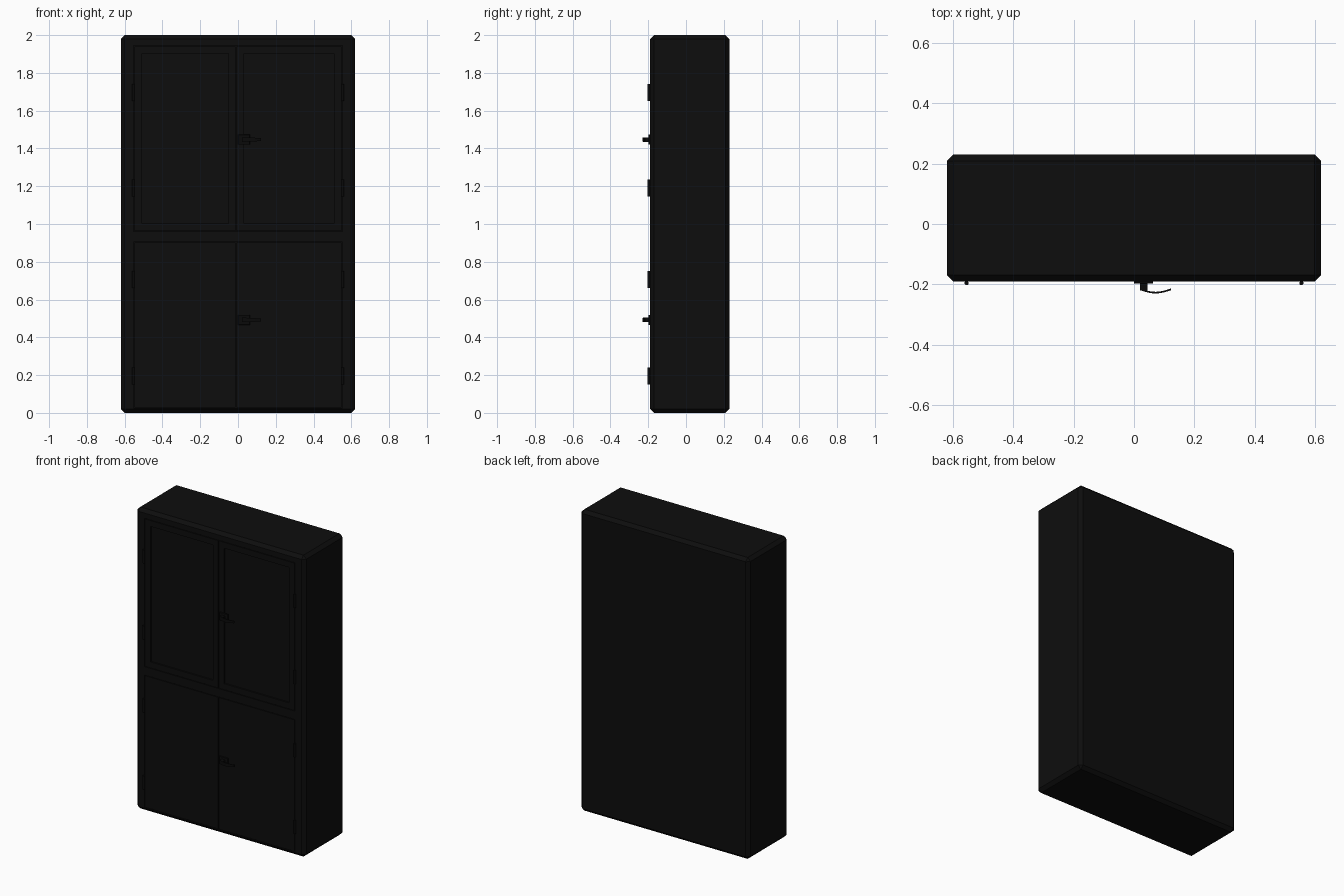
import bpy, bmesh, math
from mathutils import Vector

if "Cube" in bpy.data.objects:
    bpy.data.objects.remove(bpy.data.objects["Cube"])


def material(name, v):
    m = bpy.data.materials.new(name)
    m.diffuse_color = (v, v, v, 1)
    m.use_nodes = True
    m.node_tree.nodes["Principled BSDF"].inputs["Base Color"].default_value = m.diffuse_color
    return m


BLACK = material("black_paint", 0.004)
METAL = material("dark_metal", 0.003)
FRONT = -0.19


def finish(name, bm, mat):
    bmesh.ops.recalc_face_normals(bm, faces=bm.faces[:])
    me = bpy.data.meshes.new(name)
    bm.to_mesh(me)
    bm.free()
    me.materials.append(mat)
    ob = bpy.data.objects.new(name, me)
    bpy.context.collection.objects.link(ob)
    return ob


def box_bm(x0, x1, y0, y1, z0, z1, bevel=0.0):
    bm = bmesh.new()
    bmesh.ops.create_cube(bm, size=1)
    for v in bm.verts:
        v.co = Vector((x0 if v.co.x < 0 else x1,
                       y0 if v.co.y < 0 else y1,
                       z0 if v.co.z < 0 else z1))
    if bevel:
        bmesh.ops.bevel(bm, geom=bm.edges[:], offset=bevel, segments=1,
                        affect='EDGES', profile=0.5)
    return bm


# Chamfered cabinet body with two shallow door openings
body = finish("cabinet_body", box_bm(-0.62, 0.62, FRONT, 0.23, 0, 2, 0.021), BLACK)
OPENINGS = {"lower": (0.025, 0.905), "upper": (0.96, 1.945)}
for z0, z1 in OPENINGS.values():
    cutter = finish("opening_cutter", box_bm(-0.552, 0.552, FRONT - 0.1, FRONT + 0.02, z0, z1), BLACK)
    cutter.hide_render = True
    mod = body.modifiers.new("opening", 'BOOLEAN')
    mod.object = cutter
    mod.solver = 'EXACT'
    bpy.context.view_layer.objects.active = body
    bpy.ops.object.modifier_apply(modifier=mod.name)
    bpy.data.objects.remove(cutter)

# Doors; the upper pair has sunken panels
GAP = 0.004
for level, (z0, z1) in OPENINGS.items():
    for side, x0, x1 in (("left", -0.552 + GAP, -0.012), ("right", -0.008, 0.552 - GAP)):
        bm = box_bm(x0, x1, FRONT, FRONT + 0.021, z0 + GAP, z1 - GAP)
        if level == "upper":
            bm.normal_update()
            face = min(bm.faces, key=lambda f: f.calc_center_median().y)
            bmesh.ops.inset_region(bm, faces=[face], thickness=0.055)
            bmesh.ops.inset_region(bm, faces=[face], thickness=0.001)
            for v in face.verts:
                v.co.y += 0.01
        finish(f"{level}_{side}_door", bm, BLACK)

# Hinge barrels
for s in (-1, 1):
    for i, z in enumerate((0.195, 0.705, 1.19, 1.695)):
        bm = bmesh.new()
        bmesh.ops.create_cone(bm, cap_ends=True, segments=12, radius1=0.007,
                              radius2=0.007, depth=0.09)
        bmesh.ops.translate(bm, verts=bm.verts[:], vec=(s * 0.555, FRONT - 0.006, z))
        finish(f"hinge_{'left' if s < 0 else 'right'}_{i}", bm, METAL)

# Lever handles: plate, stem and curved lever
for level, z in (("lower", 0.492), ("upper", 1.447)):
    finish(f"{level}_handle_plate",
           box_bm(0.0, 0.063, FRONT - 0.008, FRONT + 0.001, z - 0.027, z + 0.027, 0.002), METAL)
    finish(f"{level}_handle_stem",
           box_bm(0.02, 0.045, FRONT - 0.03, FRONT - 0.005, z - 0.012, z + 0.012), METAL)
    bm = bmesh.new()
    rings = []
    N = 10
    for i in range(N + 1):
        t = i / N
        x = 0.02 + 0.103 * t
        y = -0.2165 - 0.011 * math.sin(math.pi * t)
        h = 0.012 - 0.005 * t * t
        rings.append([bm.verts.new((x, y + dy, z + dz)) for dy, dz in
                      ((-0.0028, -h), (-0.0028, h), (0.0028, h), (0.0028, -h))])
    for a, b in zip(rings, rings[1:]):
        for k in range(4):
            bm.faces.new((a[k], a[(k + 1) % 4], b[(k + 1) % 4], b[k]))
    bm.faces.new(rings[0])
    bm.faces.new(rings[-1])
    finish(f"{level}_handle_lever", bm, METAL)
